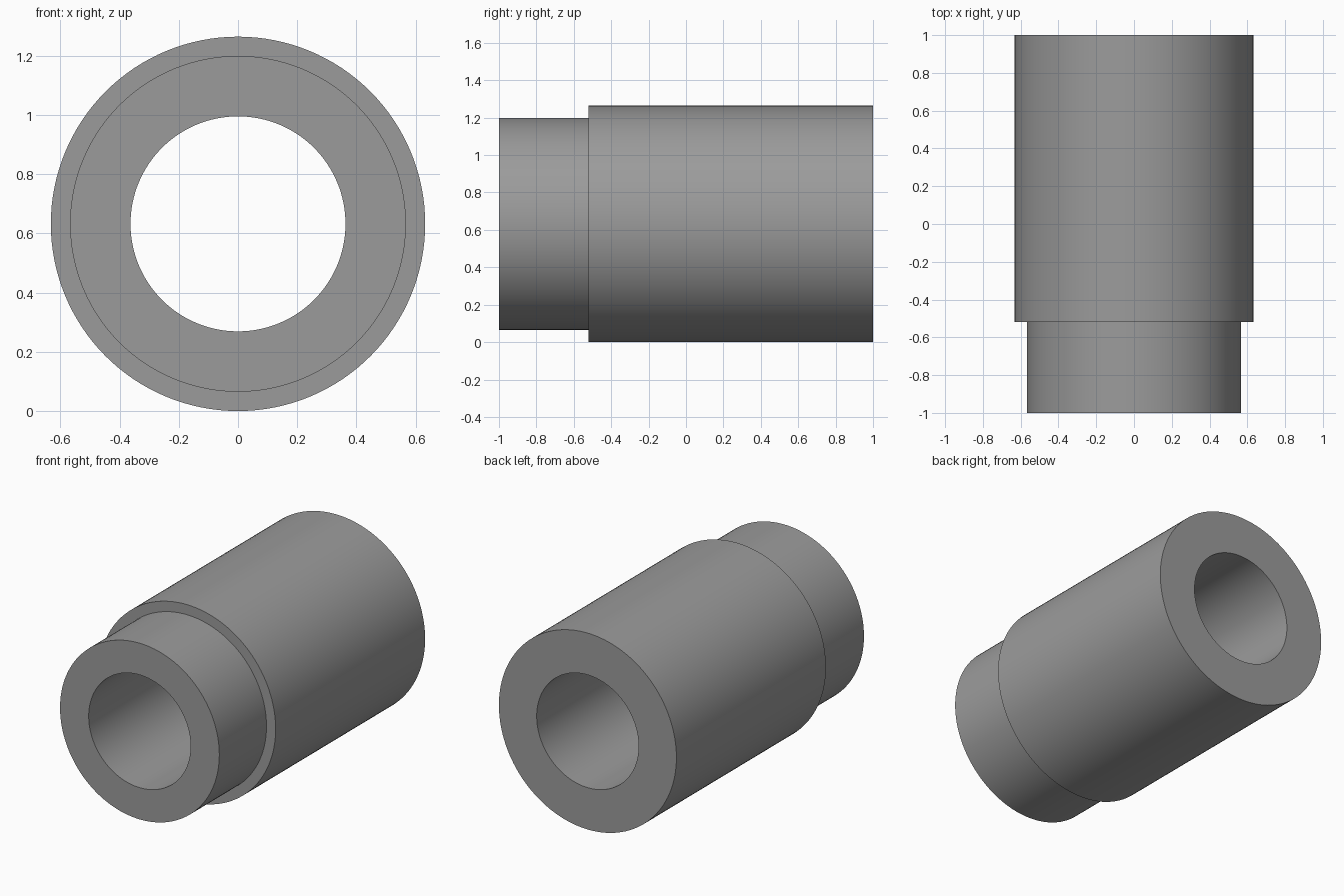
import bpy, bmesh, math

if "Cube" in bpy.data.objects:
    bpy.data.objects.remove(bpy.data.objects["Cube"])

OUTER, NECK, BORE = 0.632, 0.567, 0.363   # radii
FRONT, STEP, BACK = -1.0, -0.52, 1.0      # positions along the axis
SEGMENTS = 128

grey = bpy.data.materials.new("mid grey")
grey.diffuse_color = (0.33, 0.33, 0.33, 1)
grey.use_nodes = True
grey.node_tree.nodes["Principled BSDF"].inputs["Base Color"].default_value = grey.diffuse_color

# Closed radius/length profile of the stepped sleeve, revolved about its axis
profile = [(BORE, FRONT), (NECK, FRONT), (NECK, STEP),
           (OUTER, STEP), (OUTER, BACK), (BORE, BACK)]
bm = bmesh.new()
rings = []
for i in range(SEGMENTS):
    a = 2 * math.pi * i / SEGMENTS
    rings.append([bm.verts.new((r * math.cos(a), y, OUTER + r * math.sin(a)))
                  for r, y in profile])
for i in range(SEGMENTS):
    here, there = rings[i], rings[(i + 1) % SEGMENTS]
    for j in range(len(profile)):
        k = (j + 1) % len(profile)
        bm.faces.new((here[j], here[k], there[k], there[j]))
bmesh.ops.recalc_face_normals(bm, faces=bm.faces)

mesh = bpy.data.meshes.new("stepped_sleeve")
bm.to_mesh(mesh)
bm.free()
mesh.materials.append(grey)
sleeve = bpy.data.objects.new("stepped_sleeve", mesh)
bpy.context.collection.objects.link(sleeve)

# Smooth round walls, sharp rims
bpy.context.view_layer.objects.active = sleeve
sleeve.select_set(True)
bpy.ops.object.shade_smooth_by_angle(angle=math.radians(30))
